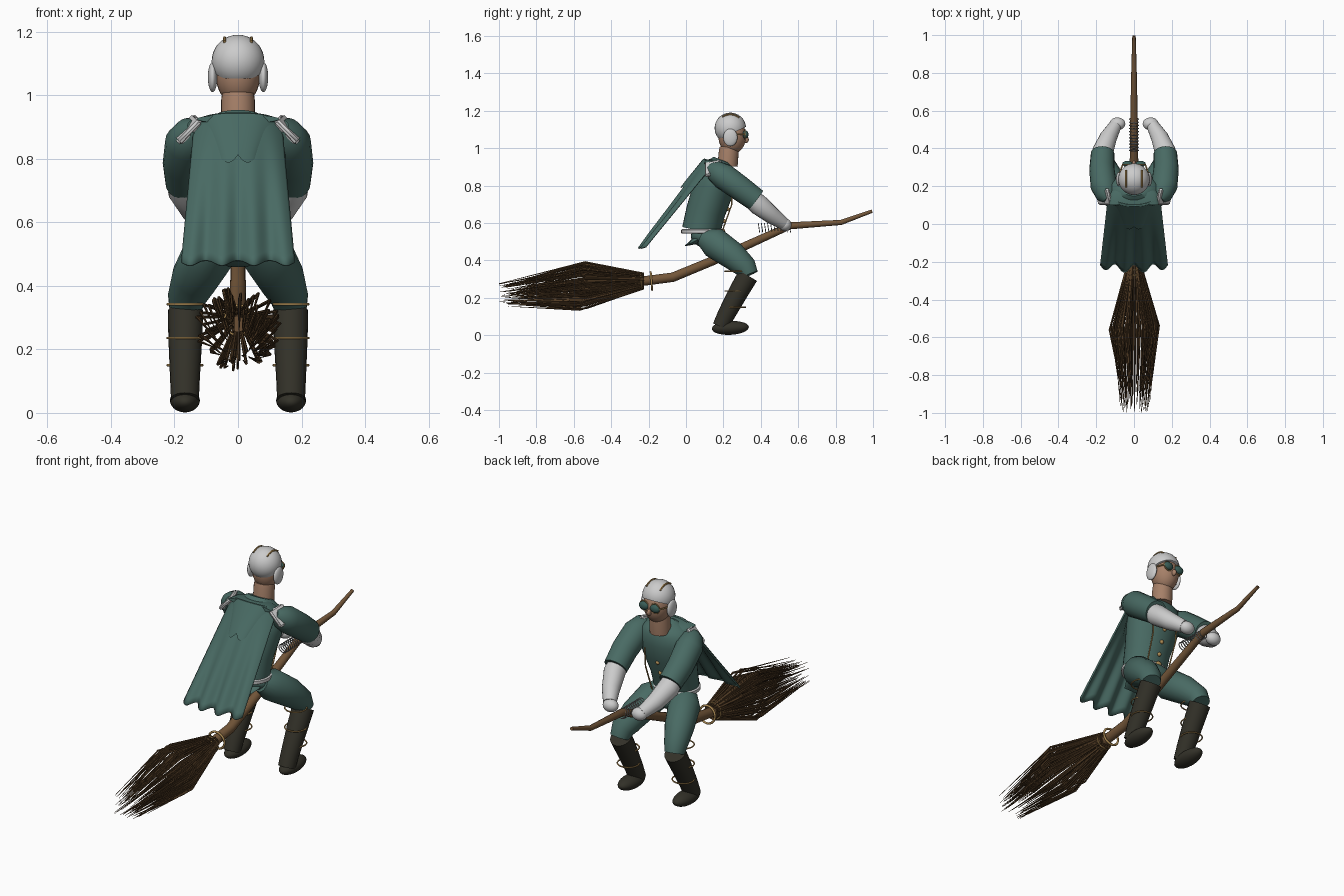
import bpy, bmesh, math, random
from mathutils import Vector, Matrix

if "Cube" in bpy.data.objects:
    bpy.data.objects.remove(bpy.data.objects["Cube"])

random.seed(4)


def mat(name, rgb):
    m = bpy.data.materials.new(name)
    m.diffuse_color = (*rgb, 1)
    m.use_nodes = True
    m.node_tree.nodes["Principled BSDF"].inputs["Base Color"].default_value = m.diffuse_color
    return m


GREEN = mat("teal_cloth", (0.066, 0.145, 0.126))
WHITE = mat("pale_leather", (0.60, 0.60, 0.60))
SKIN = mat("skin", (0.38, 0.215, 0.138))
WOOD = mat("wood", (0.17, 0.092, 0.04))
TWIG = mat("dark_twig", (0.085, 0.045, 0.018))
BOOT = mat("boot_leather", (0.032, 0.03, 0.021))
GOLD = mat("brass", (0.42, 0.26, 0.09))
GREY = mat("grey_cord", (0.35, 0.35, 0.35))
LENS = mat("lens", (0.042, 0.11, 0.095))


def finish(name, bm, material, angle=40):
    bmesh.ops.recalc_face_normals(bm, faces=bm.faces)
    for f in bm.faces:
        f.smooth = True
    me = bpy.data.meshes.new(name)
    bm.to_mesh(me)
    bm.free()
    me.materials.append(material)
    me.set_sharp_from_angle(angle=math.radians(angle))
    ob = bpy.data.objects.new(name, me)
    bpy.context.collection.objects.link(ob)
    return ob


def add_tube(bm, pts, radii, n=20):
    """Loft elliptical rings along a path; a radius is a number or (wide, deep)."""
    pts = [Vector(p) for p in pts]
    rings = []
    for i, p in enumerate(pts):
        t = (pts[min(i + 1, len(pts) - 1)] - pts[max(i - 1, 0)]).normalized()
        u = (Vector((1, 0, 0)) - t * t.x).normalized()
        v = t.cross(u)
        r = radii[i] if isinstance(radii[i], tuple) else (radii[i], radii[i])
        rings.append([bm.verts.new(p + u * r[0] * math.cos(a) + v * r[1] * math.sin(a))
                      for a in (2 * math.pi * k / n for k in range(n))])
    for a, b in zip(rings, rings[1:]):
        for k in range(n):
            bm.faces.new((a[k], a[(k + 1) % n], b[(k + 1) % n], b[k]))
    bm.faces.new(rings[0])
    bm.faces.new(rings[-1])


def tube(name, pts, radii, material, n=20):
    bm = bmesh.new()
    add_tube(bm, pts, radii, n)
    return finish(name, bm, material)


def ball(name, c, r, material, rot=0.0, cut=None):
    bm = bmesh.new()
    bmesh.ops.create_uvsphere(bm, u_segments=28, v_segments=18, radius=1)
    m = Matrix.Translation(c) @ Matrix.Rotation(rot, 4, 'X') @ Matrix.Diagonal((*r, 1))
    bmesh.ops.transform(bm, matrix=m, verts=bm.verts)
    if cut:
        bmesh.ops.bisect_plane(bm, geom=bm.verts[:] + bm.edges[:] + bm.faces[:],
                               plane_co=cut[0], plane_no=cut[1], clear_inner=True)
        bmesh.ops.holes_fill(bm, edges=bm.edges[:], sides=0)
    return finish(name, bm, material)


def ring(name, c, R, r, material, axis=(0, 0, 1), n=28, m=6):
    q = Vector((0, 0, 1)).rotation_difference(Vector(axis))
    bm = bmesh.new()
    g = []
    for i in range(n):
        a = 2 * math.pi * i / n
        g.append([bm.verts.new(Vector(c) + q @ Vector((
            (R + r * math.cos(b)) * math.cos(a), (R + r * math.cos(b)) * math.sin(a),
            r * math.sin(b)))) for b in (2 * math.pi * j / m for j in range(m))])
    for i in range(n):
        for j in range(m):
            k, l = (i + 1) % n, (j + 1) % m
            bm.faces.new((g[i][j], g[k][j], g[k][l], g[i][l]))
    return finish(name, bm, material, 80)


# Broom: bent handle, bound twigs, cord grip
tube("broom_handle", [(0, -0.3, 0.28), (0, -0.07, 0.31), (0, 0.136, 0.395), (0, 0.555, 0.585),
                      (0, 0.83, 0.603), (0, 0.995, 0.663)],
     [0.026, 0.026, 0.025, 0.02, 0.014, 0.009], WOOD, 14)
bm = bmesh.new()
for i in range(120):
    a, k = random.uniform(0, 2 * math.pi), 0.25 + 0.75 * math.sqrt(random.random())
    c, s = math.cos(a), math.sin(a)
    e = k * random.uniform(0.5, 0.72)
    add_tube(bm, [(0.04 * k * c, -0.225, 0.29 + 0.042 * k * s),
                  (0.136 * k * c, random.uniform(-0.57, -0.53), 0.265 + 0.134 * k * s),
                  (0.136 * e * c, random.uniform(-1.0, -0.84), 0.222 + 0.115 * e * s)],
             [0.005, 0.0048, 0.001], 5)
finish("broom_twigs", bm, TWIG)
ring("loose_brass_ring", (0, -0.185, 0.29), 0.047, 0.006, GOLD, (0, 1, 0.08))
for y in (-0.24, -0.268):
    ring("twig_binding", (0, y, 0.288), 0.044, 0.004, GOLD, (0, 1, 0.08))
for i in range(11):
    ring("grip_cord", (0, 0.39 + 0.0165 * i, 0.575), 0.024, 0.0025, GREY, (0, 1, 0.15), 18)

# Torso, pelvis, coat tail, belt
tube("torso", [(0, 0.08, 0.555), (0, 0.105, 0.66), (0, 0.145, 0.78), (0, 0.17, 0.86),
               (0, 0.185, 0.91), (0, 0.195, 0.935)],
     [(0.118, 0.103), (0.125, 0.105), (0.148, 0.11), (0.155, 0.095), (0.125, 0.075),
      (0.07, 0.05)], GREEN, 32)
ball("pelvis", (0, 0.125, 0.52), (0.125, 0.1, 0.06), GREEN, -0.15)
tube("coat_tail", [(0, 0.1, 0.53), (0, 0.05, 0.505), (0, -0.005, 0.478)],
     [(0.1, 0.035), (0.09, 0.02), (0.06, 0.002)], GREEN, 16)
tube("belt", [(0, 0.085, 0.543), (0, 0.085, 0.547), (0, 0.085, 0.563), (0, 0.085, 0.567)],
     [(0.122, 0.106), (0.127, 0.111), (0.127, 0.111), (0.122, 0.106)], WHITE, 32)

# Chest fastenings
for z, y in ((0.74, 0.245), (0.675, 0.222), (0.61, 0.203)):
    ball("button", (0, y, z), (0.011, 0.011, 0.011), GOLD)
ball("belt_buckle", (0, 0.198, 0.552), (0.018, 0.012, 0.018), GOLD)

# Limbs and shoulder parts, both sides
for s, side in ((-1, "left"), (1, "right")):
    tube(side + "_chest_strap", [(s * 0.08, 0.245, 0.8), (s * 0.075, 0.245, 0.7),
                                 (s * 0.07, 0.192, 0.55)], [0.004] * 3, GOLD, 6)
    tube(side + "_sleeve", [(s * 0.135, 0.125, 0.9), (s * 0.145, 0.15, 0.882), (s * 0.16, 0.2, 0.85),
                            (s * 0.17, 0.29, 0.785), (s * 0.166, 0.375, 0.722)],
         [0.025, 0.055, 0.07, 0.067, 0.062], GREEN)
    tube(side + "_forearm", [(s * 0.167, 0.345, 0.735), (s * 0.165, 0.385, 0.7), (s * 0.135, 0.46, 0.64),
                             (s * 0.1, 0.52, 0.598)], [0.05, 0.056, 0.046, 0.034], WHITE)
    ball(side + "_glove", (s * 0.088, 0.53, 0.59), (0.042, 0.034, 0.034), WHITE)
    # shoulder plate lying over the seam
    bm = bmesh.new()
    bmesh.ops.create_cube(bm, size=1)
    m = (Matrix.Translation((s * 0.16, 0.145, 0.892)) @ Matrix.Rotation(s * 0.8, 4, 'Y')
         @ Matrix.Rotation(0.3, 4, 'X') @ Matrix.Diagonal((0.1, 0.09, 0.022, 1)))
    bmesh.ops.transform(bm, matrix=m, verts=bm.verts)
    bmesh.ops.bevel(bm, geom=bm.edges[:], offset=0.007, segments=3, affect='EDGES')
    finish(side + "_shoulder_plate", bm, WHITE, 60)
    # legs
    tube(side + "_thigh", [(s * 0.075, 0.09, 0.525), (s * 0.095, 0.15, 0.495), (s * 0.135, 0.25, 0.425),
                           (s * 0.162, 0.32, 0.362), (s * 0.166, 0.337, 0.322)],
         [0.05, 0.082, 0.075, 0.06, 0.05], GREEN)
    tube(side + "_boot_shaft", [(s * 0.167, 0.185, 0.045), (s * 0.167, 0.215, 0.11),
                                (s * 0.166, 0.28, 0.23), (s * 0.165, 0.331, 0.318)],
         [0.044, 0.047, 0.053, 0.056], BOOT)
    ball(side + "_foot", (s * 0.167, 0.237, 0.039), (0.047, 0.099, 0.037), BOOT, 0.05)
    for z in (0.342, 0.236, 0.15):
        ring(side + "_leg_ring", (s * 0.167, 0.263, z), 0.055, 0.0038, GOLD)

# Pleated cape: smooth at the shoulders, folds deepening toward the hem
bm = bmesh.new()
NU, NV, rows = 56, 16, []
for j in range(NV + 1):
    v = j / NV
    row = []
    for i in range(NU + 1):
        u = 2 * i / NU - 1
        fold = math.cos(u * math.pi * 3.5)
        amp = 0.02 * min(1, v * 1.2) ** 1.4
        x = u * (0.135 + 0.042 * v)
        y = 0.1 - 0.335 * v + 0.05 * (1 - 0.6 * v) * abs(u) ** 2.5 + amp * fold
        z = 0.943 - 0.471 * v - 0.025 * (1 - v) * abs(u) ** 3 + 0.4 * amp * fold
        row.append(bm.verts.new((x, y, z)))
    rows.append(row)
for a, b in zip(rows, rows[1:]):
    for i in range(NU):
        bm.faces.new((a[i], a[i + 1], b[i + 1], b[i]))
cape = finish("cape", bm, GREEN)
sol = cape.modifiers.new("thickness", 'SOLIDIFY')
sol.thickness, sol.offset = 0.008, 0

# Short scalloped mantle over the top of the cape
bm = bmesh.new()
rows = []
for j in range(7):
    row = []
    for i in range(41):
        u = i / 20 - 1
        v = j / 6 * (0.28 + 0.05 * abs(math.sin(u * math.pi * 1.5)))
        row.append(bm.verts.new((u * (0.137 - 0.05 * j / 6),
                                 0.092 - 0.335 * v + 0.045 * abs(u) ** 2.5 - 0.012 * j / 6,
                                 0.943 - 0.468 * v - 0.025 * abs(u) ** 3)))
    rows.append(row)
for a, b in zip(rows, rows[1:]):
    for i in range(40):
        bm.faces.new((a[i], a[i + 1], b[i + 1], b[i]))
finish("cape_mantle", bm, GREEN)
# Yoke joining the cape to the chest
tube("collar_yoke", [(0, 0.1, 0.925), (0, 0.16, 0.92), (0, 0.22, 0.89)],
     [(0.13, 0.014), (0.125, 0.025), (0.09, 0.02)], GREEN, 24)

# Neck, head, cap
tube("neck", [(0, 0.222, 0.905), (0, 0.229, 0.985), (0, 0.231, 1.005)],
     [0.054, 0.053, 0.05], SKIN, 24)
ball("head", (0, 0.247, 1.064), (0.07, 0.074, 0.095), SKIN)
ball("nose", (0, 0.32, 1.045), (0.011, 0.016, 0.018), SKIN)
ball("cap", (0, 0.237, 1.107), (0.083, 0.084, 0.083), WHITE,
     cut=((0, 0.237, 1.075), (0, -0.42, 0.9)))
for s, side in ((-1, "left"), (1, "right")):
    ball(side + "_ear_flap", (s * 0.08, 0.237, 1.057), (0.015, 0.038, 0.047), WHITE)
    # brass strip arching over the cap
    arc = [math.radians(a) for a in range(50, 126, 15)]
    tube(side + "_cap_strip", [(s * 0.042, 0.237 + 0.074 * math.cos(a), 1.107 + 0.074 * math.sin(a))
                               for a in arc], [0.005] * len(arc), GOLD, 6)
    ball(side + "_lens", (s * 0.034, 0.318, 1.073), (0.028, 0.016, 0.022), LENS)
    ring(side + "_goggle_rim", (s * 0.034, 0.316, 1.073), 0.026, 0.003, GOLD, (0, 1, 0))
    tube(side + "_goggle_strap", [(s * 0.06, 0.314, 1.074), (s * 0.076, 0.27, 1.074)],
         [0.004, 0.004], GOLD, 6)
